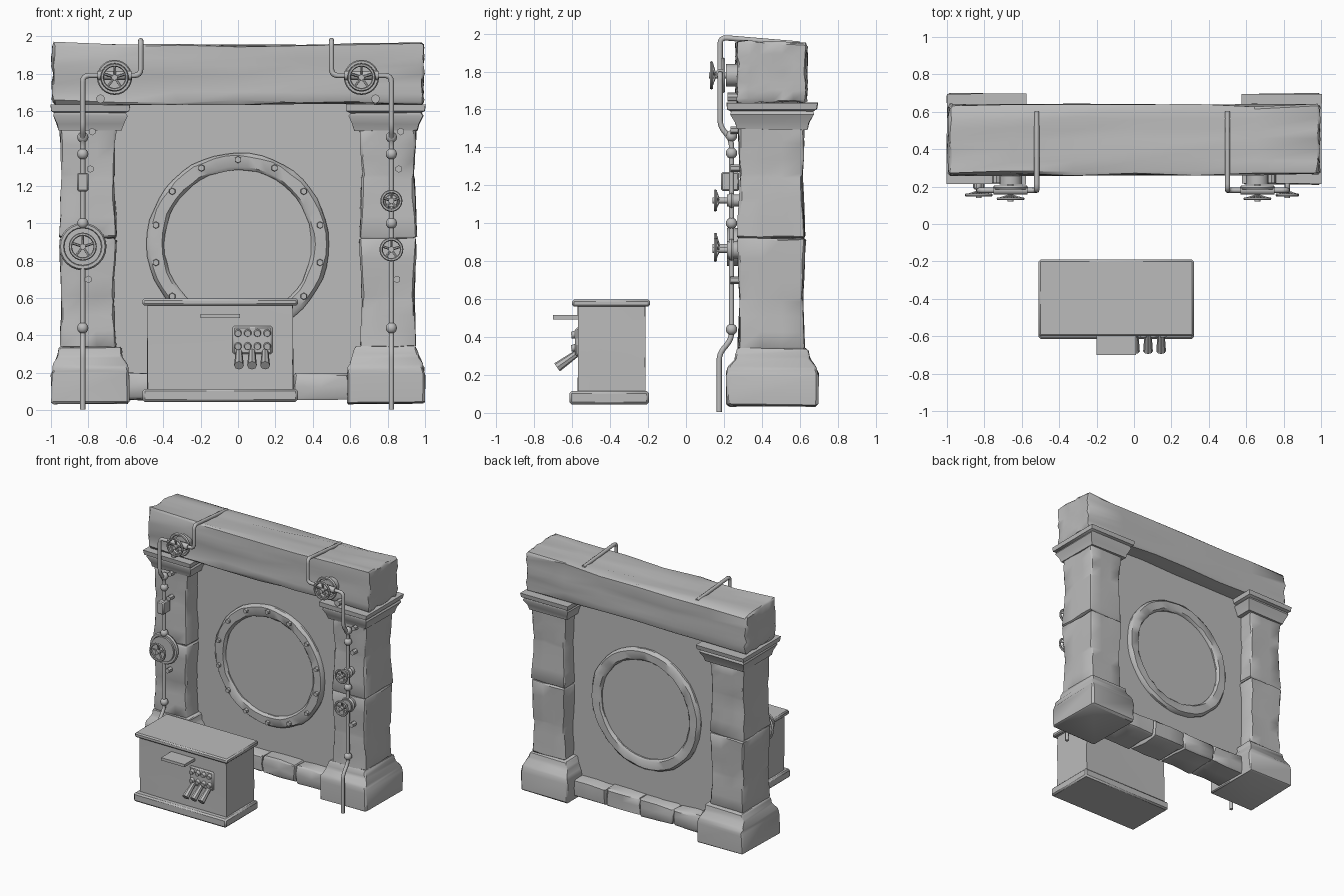
import bpy, bmesh, math, random
from mathutils import Vector, Matrix

random.seed(4)
if "Cube" in bpy.data.objects:
    bpy.data.objects.remove(bpy.data.objects["Cube"])

GREY = (0.5, 0.5, 0.5, 1)
mat = bpy.data.materials.new("stone grey")
mat.use_nodes = True
mat.diffuse_color = GREY
mat.node_tree.nodes["Principled BSDF"].inputs["Base Color"].default_value = GREY


def finish(bm, name, angle=40):
    bmesh.ops.recalc_face_normals(bm, faces=bm.faces)
    me = bpy.data.meshes.new(name)
    bm.to_mesh(me)
    bm.free()
    ob = bpy.data.objects.new(name, me)
    bpy.context.collection.objects.link(ob)
    me.materials.append(mat)
    bpy.ops.object.select_all(action='DESELECT')
    ob.select_set(True)
    bpy.context.view_layer.objects.active = ob
    bpy.ops.object.shade_smooth_by_angle(angle=math.radians(angle))
    return ob


def stack(name, cx, cy, rows, cuts=0, rough=0.0, bevel=0.0):
    """Rectangular sections (z, half x, half y) lofted upwards, optionally weathered."""
    bm = bmesh.new()
    rings = [[bm.verts.new((cx + sx * hx, cy + sy * hy, z))
              for sx, sy in ((-1, -1), (1, -1), (1, 1), (-1, 1))] for z, hx, hy in rows]
    for a, b in zip(rings, rings[1:]):
        for i in range(4):
            j = (i + 1) % 4
            bm.faces.new((a[i], a[j], b[j], b[i]))
    bm.faces.new(rings[0])
    bm.faces.new(rings[-1])
    if bevel:
        bmesh.ops.bevel(bm, geom=list(bm.edges), offset=bevel, segments=1, affect='EDGES')
    if cuts:
        long_edges = [e for e in bm.edges if e.calc_length() > 0.1]
        bmesh.ops.subdivide_edges(bm, edges=long_edges, cuts=cuts, use_grid_fill=True)
    for v in bm.verts:
        v.co += Vector([random.uniform(-rough, rough) for _ in range(3)])
    return finish(bm, name)


def box(name, lo, hi, **kw):
    c = [(a + b) / 2 for a, b in zip(lo, hi)]
    hx, hy = (hi[0] - lo[0]) / 2, (hi[1] - lo[1]) / 2
    return stack(name, c[0], c[1], [(lo[2], hx, hy), (hi[2], hx, hy)], **kw)


def rod(bm, a, b, r, sides=10, r2=None):
    a, b = Vector(a), Vector(b)
    m = Matrix.Translation((a + b) / 2) @ (b - a).to_track_quat('Z', 'Y').to_matrix().to_4x4()
    bmesh.ops.create_cone(bm, cap_ends=True, segments=sides, radius1=r,
                          radius2=r if r2 is None else r2, depth=(b - a).length, matrix=m)


def lathe(bm, c, profile, steps):
    """Closed (radius, y) profile turned about the y axis through c."""
    rings = []
    for i in range(steps):
        t = math.tau * i / steps
        rings.append([bm.verts.new((c[0] + r * math.cos(t), c[1] + y, c[2] + r * math.sin(t)))
                      for r, y in profile])
    n = len(profile)
    for i in range(steps):
        a, b = rings[i], rings[(i + 1) % steps]
        for k in range(n):
            bm.faces.new((a[k], a[(k + 1) % n], b[(k + 1) % n], b[k]))


def hoop(bm, c, R, r, steps=24):
    lathe(bm, c, [(R + r * math.cos(k * math.tau / 6), r * math.sin(k * math.tau / 6))
                  for k in range(6)], steps)


def handwheel(name, x, y, z, R, back):
    bm = bmesh.new()
    hoop(bm, (x, y, z), R, 0.009)
    rod(bm, (x, y - 0.015, z), (x, back, z), 0.016)
    for i in range(5):
        t = math.tau * i / 5 + 0.3
        rod(bm, (x, y + 0.02, z), (x + R * math.cos(t), y, z + R * math.sin(t)), 0.007, 6)
    return finish(bm, name)


def pipe(name, pts, r=0.014, fillet=0.035):
    pts = [Vector(p) for p in pts]
    path = [pts[0]]
    for p, q, s in zip(pts, pts[1:], pts[2:]):
        a = q + (p - q).normalized() * fillet
        b = q + (s - q).normalized() * fillet
        path += [a.lerp(q, t).lerp(q.lerp(b, t), t) for t in (0, .25, .5, .75, 1)]
    path.append(pts[-1])
    cu = bpy.data.curves.new(name, 'CURVE')
    cu.dimensions = '3D'
    cu.bevel_depth, cu.bevel_resolution, cu.use_fill_caps = r, 2, True
    sp = cu.splines.new('POLY')
    sp.points.add(len(path) - 1)
    for k, p in enumerate(path):
        sp.points[k].co = (*p, 1)
    cu.materials.append(mat)
    ob = bpy.data.objects.new(name, cu)
    bpy.context.collection.objects.link(ob)
    bpy.ops.object.select_all(action='DESELECT')
    ob.select_set(True)
    bpy.context.view_layer.objects.active = ob
    bpy.ops.object.convert(target='MESH')


# Stone frame: weathered lintel, sill blocks and two pillars
lintel = box("lintel", (-0.99, 0.265, 1.64), (0.99, 0.635, 1.945), cuts=5, rough=0.009, bevel=0.012)
for v in lintel.data.vertices:
    if v.co.z > 1.9:
        v.co.z += 0.012 * abs(v.co.x) + 0.05 * (0.45 - v.co.y)
for i in range(4):
    x = -0.6 + 0.3 * i
    box("sill_block", (x, 0.31, 0.06), (x + 0.298, 0.6, 0.195), cuts=1, rough=0.008, bevel=0.012)
for side, s in (("right", -1), ("left", 1)):
    x, y = 0.79 * s, 0.455
    stack(side + "_pillar_base", x, y, [(0.035, 0.207, 0.24), (0.2, 0.207, 0.243), (0.235, 0.2, 0.235),
          (0.29, 0.175, 0.195), (0.34, 0.168, 0.185)], rough=0.005, bevel=0.01)
    stack(side + "_pillar_lower_block", x + 0.012 * s, 0.45,
          [(0.335, 0.148, 0.175), (0.6, 0.14, 0.165), (0.92, 0.152, 0.18)], cuts=2, rough=0.005, bevel=0.01)
    stack(side + "_pillar_upper_block", x + 0.012 * s, 0.45,
          [(0.922, 0.152, 0.178), (1.25, 0.14, 0.163), (1.51, 0.15, 0.175)], cuts=2, rough=0.005, bevel=0.01)
    stack(side + "_capital", x, y, [(1.495, 0.17, 0.185), (1.53, 0.178, 0.195), (1.575, 0.2, 0.22),
          (1.59, 0.19, 0.215), (1.6, 0.21, 0.235), (1.635, 0.212, 0.24)], rough=0.003)

# Back wall with the round port
box("back_wall", (-0.68, 0.42, 0.17), (0.68, 0.5, 1.65))
C = (0, 0.46, 0.89)
bm = bmesh.new()
lathe(bm, C, [(0.395, -0.06), (0.41, -0.075), (0.47, -0.075), (0.487, -0.055),
              (0.487, 0.055), (0.47, 0.075), (0.41, 0.075), (0.395, 0.06)], 48)
for v in bm.verts:
    v.co += Vector([random.uniform(-0.004, 0.004) for _ in range(3)])
finish(bm, "port_ring")
bm = bmesh.new()
rod(bm, (0, 0.41, C[2]), (0, 0.51, C[2]), 0.4, 48)
finish(bm, "port_disc")
bm = bmesh.new()
for i in range(14):
    t = math.tau * (i + 0.5) / 14
    x, z = 0.45 * math.cos(t), C[2] + 0.45 * math.sin(t)
    rod(bm, (x, 0.4, z), (x, 0.365, z), 0.021, 6, 0.017)
finish(bm, "port_bolts", 30)

# Pipe runs over each pillar, mirrored
for side, s, foot, top, zt in (("right", -1, -0.83, -0.52, 1.79), ("left", 1, 0.82, 0.5, 1.79)):
    pipe(side + "_pipe", [(foot, 0.175, 0.005), (foot, 0.175, 0.31), (foot, 0.24, 0.39),
         (foot, 0.24, 1.44), (foot, 0.18, 1.51), (foot, 0.18, zt), (top, 0.18, zt),
         (top, 0.18, 1.98), (top, 0.6, 1.945)])
    bm = bmesh.new()
    for z in (0.44, 1.0, 1.37, 1.46):
        bmesh.ops.create_uvsphere(bm, u_segments=12, v_segments=8, radius=0.03,
                                  matrix=Matrix.Translation((foot, 0.24, z)))
    for dx, z in ((0.05, 1.49), (0.04, 1.29), (0.03, 0.7)):
        rod(bm, (foot + dx, 0.3, z), (foot + dx, 0.235, z), 0.02, 6)
    rod(bm, (0.735 * s, 0.29, 1.665), (0.735 * s, 0.22, 1.665), 0.024, 8)
    finish(bm, side + "_pipe_joints")
    # Upper valve with its handwheel
    x = 0.66 * s
    bm = bmesh.new()
    rod(bm, (x, 0.275, 1.78), (x, 0.21, 1.78), 0.06, 16)
    hoop(bm, (x, 0.195, 1.78), 0.082, 0.012)
    rod(bm, (x - 0.09, 0.18, zt), (x + 0.09, 0.18, zt), 0.024)
    finish(bm, side + "_upper_valve")
    handwheel(side + "_upper_handwheel", x, 0.135, 1.78, 0.066, 0.22)

# Valves part way down the pipes
for name, x, z, R, flange in (("right_large", -0.83, 0.875, 0.066, 0.125),
                              ("left_low", 0.82, 0.86, 0.055, 0.058),
                              ("left_high", 0.82, 1.12, 0.05, 0.04)):
    bm = bmesh.new()
    rod(bm, (x, 0.29, z), (x, 0.215, z), flange * 0.8, 20)
    hoop(bm, (x, 0.24, z), flange - 0.014, 0.016)
    finish(bm, name + "_valve")
    handwheel(name + "_handwheel", x, 0.155, z, R, 0.24)
box("right_valve_box", (-0.86, 0.185, 1.17), (-0.8, 0.28, 1.27), bevel=0.008)

# Control desk
box("desk_base", (-0.51, -0.615, 0.045), (0.32, -0.195, 0.115), bevel=0.012)
box("desk_body", (-0.485, -0.57, 0.1), (0.295, -0.215, 0.575), cuts=2, rough=0.003)
box("desk_top", (-0.51, -0.6, 0.56), (0.32, -0.19, 0.598), bevel=0.01)
box("desk_shelf", (-0.2, -0.7, 0.493), (0.01, -0.56, 0.515))

# Switch panel with knobs and levers
box("switch_panel", (-0.03, -0.585, 0.3), (0.185, -0.56, 0.45), bevel=0.01)
bm = bmesh.new()
for i in range(4):
    for z in (0.345, 0.415):
        x = 0.0 + 0.052 * i
        rod(bm, (x, -0.57, z), (x, -0.605, z - 0.005), 0.023, 10, 0.017)
finish(bm, "switch_knobs")
bm = bmesh.new()
for x in (0.005, 0.075, 0.145):
    rod(bm, (x, -0.56, 0.325), (x, -0.68, 0.24), 0.017, 8, 0.026)
finish(bm, "switch_levers")
